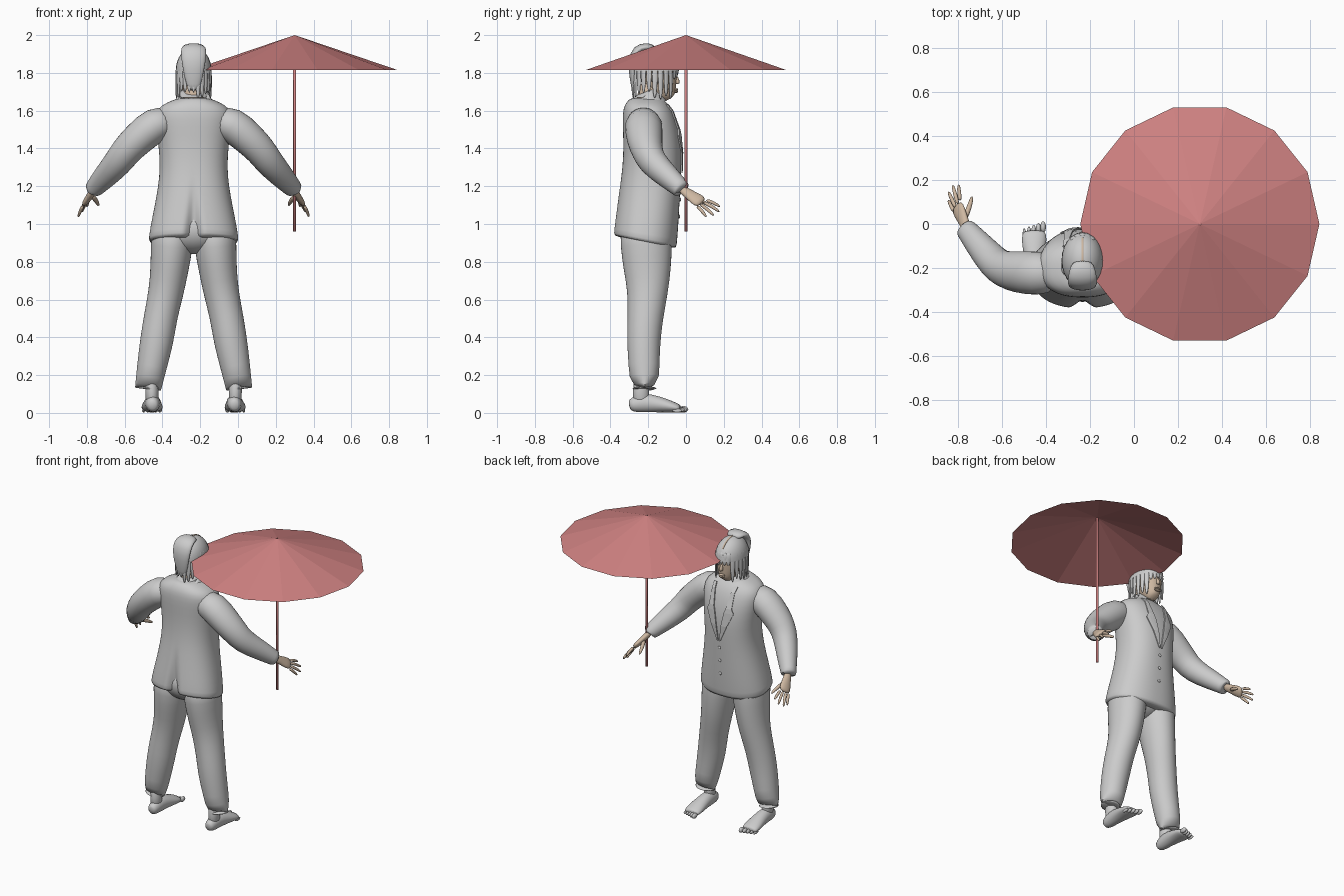
import bpy, bmesh, math, random
from mathutils import Vector

random.seed(4)
if "Cube" in bpy.data.objects:
    bpy.data.objects.remove(bpy.data.objects["Cube"])

CX = -0.235          # centre line of the figure


def material(name, rgb):
    m = bpy.data.materials.new(name)
    m.use_nodes = True
    m.diffuse_color = (*rgb, 1)
    m.node_tree.nodes["Principled BSDF"].inputs["Base Color"].default_value = (*rgb, 1)
    return m


GREY = material("light_grey", (0.60, 0.60, 0.60))
SKIN = material("skin_tan", (0.62, 0.48, 0.36))
RED = material("dusty_red", (0.62, 0.22, 0.22))


def finish(name, bm, mat, smooth=True, subdiv=0):
    bmesh.ops.recalc_face_normals(bm, faces=bm.faces)
    me = bpy.data.meshes.new(name)
    bm.to_mesh(me)
    bm.free()
    ob = bpy.data.objects.new(name, me)
    bpy.context.collection.objects.link(ob)
    me.materials.append(mat)
    for p in me.polygons:
        p.use_smooth = smooth
    if subdiv:
        mod = ob.modifiers.new("subdivision", "SUBSURF")
        mod.levels = mod.render_levels = subdiv
    return ob


def loft(name, rings, mat, caps=True, subdiv=1):
    """Skin a list of closed rings."""
    bm = bmesh.new()
    vs = [[bm.verts.new(p) for p in r] for r in rings]
    n = len(vs[0])
    for a, b in zip(vs, vs[1:]):
        for i in range(n):
            bm.faces.new((a[i], a[(i + 1) % n], b[(i + 1) % n], b[i]))
    if caps:
        bm.faces.new(vs[0])
        bm.faces.new(vs[-1])
    return finish(name, bm, mat, True, subdiv)


def tube(name, pts, mat, s=1, ref=(1, 0, 0), n=12, caps=True, subdiv=1):
    """Tube through (dx, y, z, r1, r2); dx is measured from the centre line, s mirrors it."""
    c = [Vector((CX + s * p[0], p[1], p[2])) for p in pts]
    rings = []
    for i, p in enumerate(pts):
        t = (c[min(i + 1, len(c) - 1)] - c[max(i - 1, 0)]).normalized()
        u = Vector(ref)
        u = (u - t * u.dot(t)).normalized()
        w = t.cross(u)
        rings.append([c[i] + u * p[3] * math.cos(a) + w * p[4] * math.sin(a)
                      for a in (2 * math.pi * k / n for k in range(n))])
    return loft(name, rings, mat, caps, subdiv)


def ball(name, centre, radii, mat, cut=None):
    bm = bmesh.new()
    bmesh.ops.create_uvsphere(bm, u_segments=24, v_segments=16, radius=1)
    for v in bm.verts:
        v.co = Vector(centre) + Vector([a * b for a, b in zip(v.co, radii)])
    if cut is not None:
        bmesh.ops.delete(bm, geom=[v for v in bm.verts if v.co.z < cut], context="VERTS")
    return finish(name, bm, mat)


# Parasol
bm = bmesh.new()
apex = bm.verts.new((0.3, 0, 2.0))
rim = [bm.verts.new((0.3 + 0.545 * math.cos(k * math.pi / 7), 0.545 * math.sin(k * math.pi / 7), 1.815))
       for k in range(14)]
for k in range(14):
    bm.faces.new((apex, rim[k], rim[(k + 1) % 14]))
finish("parasol_canopy", bm, RED, smooth=False)
tube("parasol_pole", [(0.535, 0, 0.96, .008, .008), (0.535, 0, 1.998, .008, .008)], RED, n=10, subdiv=0)

# Jacket body: height, half width, back y, front y
JACKET = [(.90, .238, -.385, -.052), (.915, .238, -.385, -.05), (.98, .23, -.38, -.043),
          (1.1, .205, -.365, -.035), (1.2, .187, -.35, -.03), (1.3, .177, -.335, -.025),
          (1.42, .185, -.33, -.022), (1.52, .20, -.335, -.04), (1.59, .203, -.335, -.065),
          (1.63, .17, -.325, -.09), (1.655, .11, -.305, -.115), (1.67, .075, -.29, -.13)]
P = 2.3


def section(z):
    for a, b in zip(JACKET, JACKET[1:]):
        if z <= b[0]:
            f = (z - a[0]) / (b[0] - a[0])
            return [p + (q - p) * f for p, q in zip(a, b)][1:]
    return JACKET[-1][1:]


def front(dx, z, off):
    hw, yb, yf = section(z)
    return (CX + dx, (yb + yf) / 2 + (yf - yb) / 2 * (1 - min(1, abs(dx / hw)) ** P) ** (1 / P) + off, z)


rings = []
for z, hw, yb, yf in JACKET:
    ring = []
    for k in range(72):
        a = 2 * math.pi * k / 72
        c, s = math.cos(a), math.sin(a)
        x = hw * math.copysign(abs(c) ** (2 / P), c)
        y = (yb + yf) / 2 + (yf - yb) / 2 * math.copysign(abs(s) ** (2 / P), s)
        tilt = -0.21 * (y + 0.22) * max(0, 1 - (z - 0.9) / 0.2)   # hem drops to the front
        if s < 0 and z < 1.16:                                    # back vent
            y += 0.07 * max(0, 1 - abs(x) / (0.012 + 0.14 * (1.16 - z))) * (1.2 - z) / 0.3
        ring.append((CX + x, y, z + tilt))
    rings.append(ring)
loft("jacket_body", rings, GREY)

# Collar
tube("jacket_collar", [(0, -.205, 1.635, .115, .105), (0, -.21, 1.665, .092, .09),
                       (0, -.215, 1.69, .078, .078), (0, -.215, 1.67, .066, .066)], GREY, n=24, caps=False)

# Lapels, front edge and buttons
for s, side in ((1, "left"), (-1, "right")):
    bm = bmesh.new()
    rows = []
    for inner, outer, z in ((.004, .012, 1.27), (.018, .06, 1.38), (.035, .10, 1.47),
                            (.045, .085, 1.50), (.06, .085, 1.60), (.066, .09, 1.635)):
        rows.append([bm.verts.new(front(s * (inner + (outer - inner) * f / 3), z, .009)) for f in range(4)])
    for a, b in zip(rows, rows[1:]):
        for i in range(3):
            bm.faces.new((a[i], a[i + 1], b[i + 1], b[i]))
    ob = finish(side + "_lapel", bm, GREY, smooth=False)
    ob.modifiers.new("thickness", "SOLIDIFY").thickness = 0.007
for k, z in enumerate((1.22, 1.13, 1.04)):
    ball(f"button_{k + 1}", front(0, z, .002), (.01, .006, .01), GREY)

# Paired limbs
for s, side in ((1, "left"), (-1, "right")):
    tube(side + "_sleeve", [(.11, -.225, 1.545, .08, .075), (.20, -.225, 1.535, .105, .10),
                            (.30, -.22, 1.445, .097, .09), (.36, -.205, 1.385, .085, .083),
                            (.40, -.18, 1.325, .078, .078), (.475, -.09, 1.245, .063, .065),
                            (.525, -.03, 1.19, .05, .05), (.533, -.02, 1.18, .05, .05),
                            (.53, -.022, 1.182, .035, .035)], GREY, s, ref=(0, 1, 0), n=16)
    # Hand
    across = Vector((.045 * s, -.08, -.05)).normalized()
    tube(side + "_palm", [(.525, -.03, 1.19, .026, .022), (.54, .01, 1.162, .028, .02),
                          (.558, .05, 1.135, .04, .019), (.575, .088, 1.11, .042, .015)], SKIN, s, ref=across)
    for k, tip in enumerate(((.565, .182, 1.09), (.592, .18, 1.062), (.612, .15, 1.042), (.612, .11, 1.035))):
        o = (k - 1.5) * .021
        b = Vector((.572 + o * abs(across.x), .08 + o * across.y, 1.112 + o * across.z))
        m = b.lerp(Vector(tip), .55) + Vector((0, 0, .006))
        tube(f"{side}_finger_{k + 1}", [(*b, .011, .011), (*m, .010, .010), (*tip, .007, .007)],
             SKIN, s, ref=across, n=8)
    tube(side + "_thumb", [(.54, .02, 1.15, .016, .016), (.515, .075, 1.125, .013, .013),
                           (.502, .13, 1.095, .008, .008)], SKIN, s, ref=(0, 0, 1), n=8)

    # Trouser leg
    tube(side + "_trouser_leg", [(.11, -.215, 1.02, .115, .14), (.115, -.21, .88, .113, .138),
                                 (.128, -.205, .76, .102, .127), (.145, -.202, .64, .094, .108),
                                 (.175, -.215, .51, .089, .095), (.195, -.225, .38, .09, .09),
                                 (.22, -.222, .25, .08, .082), (.241, -.22, .13, .07, .08),
                                 (.243, -.22, .12, .07, .08), (.24, -.22, .14, .05, .058)], GREY, s, n=20)
    # Ankle, foot and toes
    tube(side + "_ankle", [(.225, -.235, .2, .036, .042), (.22, -.24, .11, .036, .044),
                           (.22, -.235, .04, .036, .048)], GREY, s)
    tube(side + "_foot", [(.217, -.302, .04, .02, .022), (.217, -.285, .043, .036, .04),
                          (.217, -.22, .055, .042, .053), (.218, -.15, .046, .048, .044),
                          (.22, -.085, .034, .058, .033), (.22, -.045, .025, .056, .024),
                          (.22, -.03, .022, .046, .018)], GREY, s, n=16)
    for k in range(5):
        r = .017 - .0017 * k
        ball(f"{side}_toe_{k + 1}", (CX + s * (.179 + .0215 * k), -.014 - .008 * k, r + .002),
             (r * .75, .026, r), GREY)
    ball(side + "_ear", (CX + s * .08, -.165, 1.775), (.012, .02, .032), SKIN)

# Trouser seat
ball("trouser_seat", (CX, -.215, .97), (.2, .14, .13), GREY)

# Neck, head and face
tube("neck", [(0, -.215, 1.60, .06, .06), (0, -.20, 1.68, .055, .06), (0, -.175, 1.76, .055, .06)], SKIN, n=16)
tube("head", [(0, -.085, 1.662, .025, .028), (0, -.10, 1.685, .048, .055), (0, -.125, 1.73, .068, .082),
              (0, -.145, 1.79, .078, .10), (0, -.15, 1.85, .08, .10), (0, -.155, 1.90, .055, .07)],
     SKIN, n=20, subdiv=2)
tube("nose", [(0, -.058, 1.79, .008, .01), (0, -.045, 1.755, .012, .014),
              (0, -.045, 1.74, .016, .013)], SKIN, n=8)
for k, z in enumerate((1.712, 1.701)):
    ball(("upper_lip", "lower_lip")[k], (CX, -.053, z), (.022, .012, .007), SKIN)

# Hair cap, parting and top knot
ball("hair_cap", (CX, -.165, 1.81), (.095, .128, .127), GREY, cut=1.79)
arc = [(0, -.165 + .129 * math.cos(a), 1.81 + .128 * math.sin(a), .006, .003)
       for a in (math.radians(d) for d in range(35, 96, 10))]
tube("hair_parting", arc, SKIN, n=8)
tube("ponytail", [(0, -.165, 1.925, .045, .022), (0, -.21, 1.94, .062, .024), (0, -.262, 1.925, .07, .028),
                  (0, -.285, 1.86, .066, .024), (0, -.28, 1.78, .05, .02), (0, -.275, 1.70, .03, .012)],
     GREY, n=14)

# Hanging strands: fringe in front, longer at the sides and back
COUNT = 24
for k in range(COUNT):
    a = 2 * math.pi * k / COUNT
    c, s = math.cos(a), math.sin(a)
    low = 1.775 + random.uniform(-.012, .012) if s > .75 else 1.675 + random.uniform(-.025, .03)
    path = []
    for f, w in ((0, .014), (.35, .017), (.75, .014), (1, .005)):
        z = 1.87 + (low - 1.87) * f
        g = .88 if f == 0 else 1.0 - .05 * f
        path.append((.094 * c * g, -.165 + .124 * s * g, z, w, .006))
    tube(f"hair_strand_{k + 1}", path, GREY, ref=(-s, c, 0), n=8)
